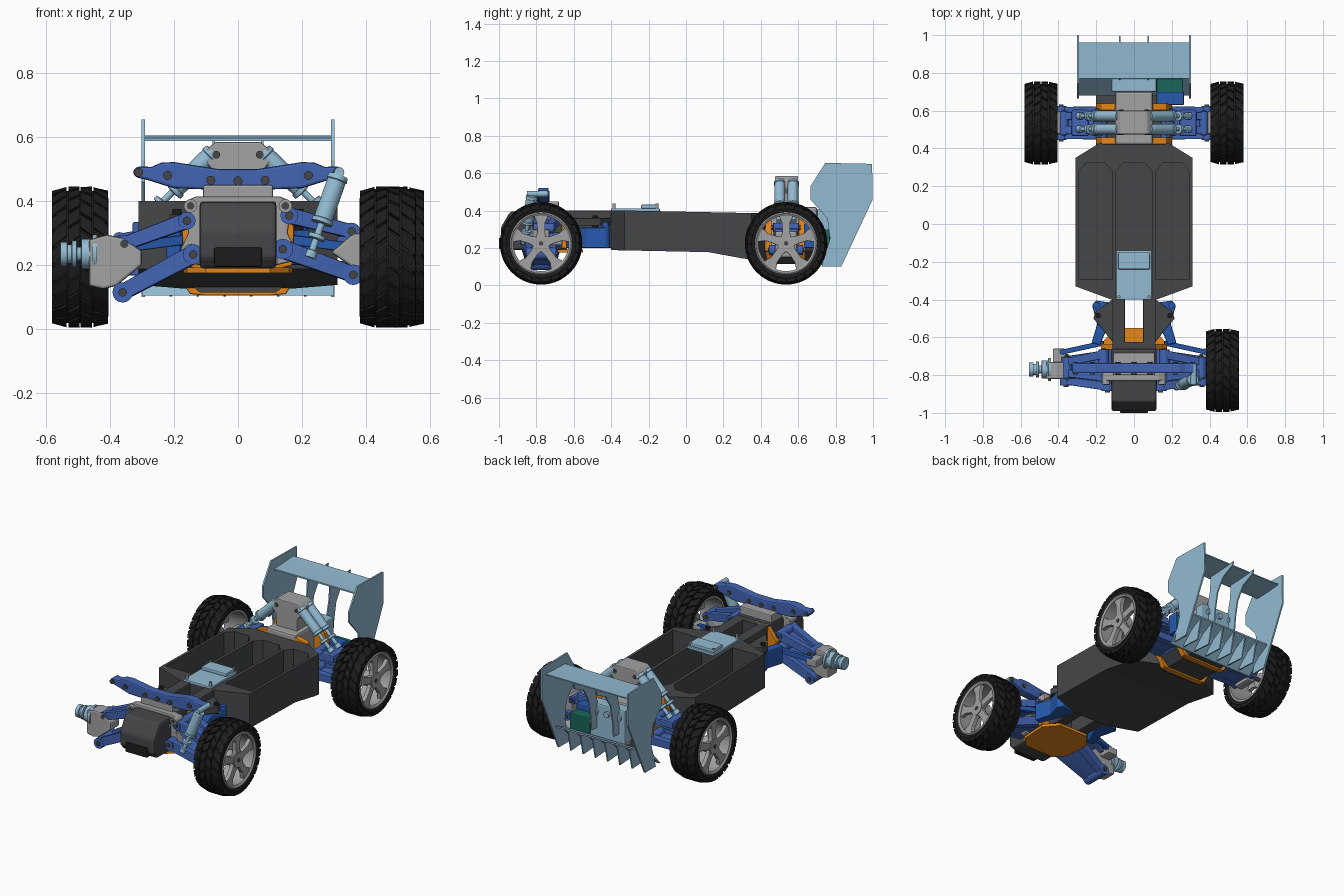
import bpy, bmesh
from math import sin, cos, pi, radians
from mathutils import Vector, Matrix

if "Cube" in bpy.data.objects:
    bpy.data.objects.remove(bpy.data.objects["Cube"])


def mat(name, r, g, b):
    m = bpy.data.materials.new(name)
    m.diffuse_color = (r, g, b, 1)
    m.use_nodes = True
    m.node_tree.nodes["Principled BSDF"].inputs["Base Color"].default_value = m.diffuse_color
    return m


DARK = mat("charcoal", .06, .062, .066)
BLACK = mat("rubber", .012, .012, .013)
BLUE = mat("blue", .055, .13, .46)
DEEP = mat("deep_blue", .02, .10, .42)
SKY = mat("light_blue", .29, .50, .65)
ORANGE = mat("orange", .78, .24, .01)
GREEN = mat("green", .01, .13, .10)
GREY = mat("grey", .36, .36, .37)


def finish(name, bm, m, bevel=0, smooth=False):
    bmesh.ops.recalc_face_normals(bm, faces=bm.faces)
    me = bpy.data.meshes.new(name)
    bm.to_mesh(me)
    bm.free()
    ob = bpy.data.objects.new(name, me)
    bpy.context.collection.objects.link(ob)
    me.materials.append(m)
    if bevel:
        md = ob.modifiers.new("bevel", 'BEVEL')
        md.width, md.segments, md.limit_method = bevel, 2, 'ANGLE'
    if smooth:
        bpy.context.view_layer.objects.active = ob
        ob.select_set(True)
        bpy.ops.object.shade_smooth_by_angle(angle=radians(35))
        ob.select_set(False)
    return ob


def rings(name, loops, m, caps=True, wrap=False, **k):
    """Skin a list of equal closed loops."""
    bm = bmesh.new()
    vs = [[bm.verts.new(p) for p in l] for l in loops]
    n = len(vs[0])
    for a, b in (zip(vs, vs[1:] + vs[:1]) if wrap else zip(vs, vs[1:])):
        for i in range(n):
            bm.faces.new((a[i], a[(i + 1) % n], b[(i + 1) % n], b[i]))
    if caps and not wrap:
        bm.faces.new(vs[0])
        bm.faces.new(vs[-1])
    return finish(name, bm, m, **k)


def prism(name, pts, axis, a, b, m, **k):
    f = {'x': lambda u, v, w: (w, u, v), 'y': lambda u, v, w: (u, w, v), 'z': lambda u, v, w: (u, v, w)}[axis]
    return rings(name, [[f(u, v, w) for u, v in pts] for w in (a, b)], m, **k)


def box(name, x0, x1, y0, y1, z0, z1, m, **k):
    return prism(name, [(x0, y0), (x1, y0), (x1, y1), (x0, y1)], 'z', z0, z1, m, **k)


def sym(half):
    return half + [(-x, y) for x, y in reversed(half)]


def turned(name, p, q, prof, m, n=20):
    """Turned part from p to q; prof = (fraction along, radius)."""
    p, q = Vector(p), Vector(q)
    d = q - p
    R = d.to_track_quat('Z', 'Y').to_matrix()
    return rings(name, [[p + d * t + R @ Vector((r * cos(2 * pi * i / n), r * sin(2 * pi * i / n), 0))
                         for i in range(n)] for t, r in prof], m, smooth=True)


def rod(name, p, q, r, m, n=16):
    return turned(name, p, q, [(0, r), (1, r)], m, n)


def beam(name, p, q, w, h, m, w2=None, h2=None, bevel=.004):
    p, q = Vector(p), Vector(q)
    s = (q - p).cross(Vector((0, 0, 1))).normalized()
    u = s.cross(q - p).normalized()
    return rings(name, [[c + s * a * ww / 2 + u * b * hh / 2 for a, b in ((-1, -1), (1, -1), (1, 1), (-1, 1))]
                        for c, ww, hh in ((p, w, h), (q, w2 or w, h2 or h))], m, bevel=bevel)


def boolean(ob, cutter, op):
    md = ob.modifiers.new("bool", 'BOOLEAN')
    md.operation, md.object, md.solver = op, cutter, 'EXACT'
    bpy.context.view_layer.update()
    me = bpy.data.meshes.new_from_object(ob.evaluated_get(bpy.context.evaluated_depsgraph_get()))
    ob.modifiers.clear()
    ob.data = me
    bpy.data.objects.remove(cutter)


# wheels: tyre carcass, chevron tread, five-spoke rim
def lathe_x(name, c, s, prof, m, n=48):
    return rings(name, [[(c[0] + s * t, c[1] + r * cos(2 * pi * i / n), c[2] + r * sin(2 * pi * i / n))
                         for t, r in prof] for i in range(n)], m, wrap=True, smooth=True)


def wheel(tag, s, cx, cy):
    c = (s * cx, cy, .225)
    lathe_x(tag + "_tyre", c, s, [(-.08, .163), (-.088, .185), (-.078, .206), (.078, .206), (.088, .185), (.08, .163)], BLACK)
    bm = bmesh.new()
    step = 2 * pi / 24
    for i in range(24):
        for side in (-1, 1):
            for u0, u1, r0, r1, off in ((.002, .037, .2205, .2205, 0), (.042, .087, .2195, .208, .45)):
                a = (i + off + (.5 if side > 0 else 0)) * step
                v = []
                for lift in (-.018, 0):
                    for u, r, da in ((u0, r0, 0), (u1, r1, 0), (u1, r1, .8), (u0, r0, .8)):
                        t = a + da * step + u * 3.5
                        v.append(bm.verts.new((c[0] + side * u, cy + (r + lift) * cos(t), .225 + (r + lift) * sin(t))))
                for f in ((0, 1, 2, 3), (4, 5, 6, 7), (0, 1, 5, 4), (1, 2, 6, 5), (2, 3, 7, 6), (3, 0, 4, 7)):
                    bm.faces.new([v[j] for j in f])
    finish(tag + "_tread", bm, BLACK)
    lathe_x(tag + "_rim", c, s, [(-.08, .167), (.084, .167), (.088, .16), (.08, .148), (-.08, .152)], GREY)
    for k in range(5):
        t = pi / 2 + k * 2 * pi / 5
        pts = [(.02, -.03), (.06, -.021), (.11, -.022), (.153, -.042), (.153, .042), (.11, .022), (.06, .021), (.02, .03)]
        pts = [(cy + r * cos(t) - w * sin(t), .225 + r * sin(t) + w * cos(t)) for r, w in pts]
        prism(tag + "_spoke", pts, 'x', c[0] + s * .05, c[0] + s * .076, GREY, bevel=.004)
    rod(tag + "_hub", (c[0] + s * .01, cy, .225), (c[0] + s * .08, cy, .225), .045, GREY, 24)
    rod(tag + "_axle", (c[0] - s * .14, cy, .225), (c[0] + s * .084, cy, .225), .012, DARK)


wheel("front_right", 1, .468, -.775)
wheel("rear_right", 1, .493, .535)
wheel("rear_left", -1, .493, .535)

# chassis tub with three open compartments
tub = prism("chassis_tub", sym([(.12, -.4), (.31, -.33), (.31, .35), (.18, .43)]), 'z', .05, .5, DARK)
boolean(tub, prism("cut", [(-.45, .19), (.12, .178), (.3, .145), (.45, .125), (.45, .385), (-.3, .4), (-.45, .4)],
                   'x', -.4, .4, DARK), 'INTERSECT')
for x0, x1 in ((-.293, -.115), (-.095, .095), (.115, .293)):
    boolean(tub, prism("cut", [(x0, -.29), (x1, -.29), (x1, .28), (x1 - .04, .325), (x0 + .04, .325), (x0, .28)],
                       'z', .21, .5, DARK), 'DIFFERENCE')
box("cover_plate", -.095, .095, -.4, -.14, .395, .412, SKY, bevel=.005)
box("cover_raised", -.085, .085, -.24, -.15, .41, .432, SKY, bevel=.006)
for s in (-1, 1):
    for y in (-.385, -.155):
        rod("cover_screw", (s * .08, y, .4), (s * .08, y, .437), .008, GREY)

# front neck between tub and gearbox
for s in (-1, 1):
    box("neck_rail", s * .048, s * .115, -.66, -.38, .2, .4, DARK, bevel=.006)
    prism("neck_wing", [(s * .1, -.39), (s * .2, -.46), (s * .215, -.5), (s * .1, -.64)], 'z', .32, .36, DARK, bevel=.004)
    rod("neck_bolt", (s * .19, -.485, .3), (s * .19, -.485, .375), .014, BLACK)
    prism("steering_crank", [(s * .1, -.42), (s * .2, -.405), (s * .222, -.43), (s * .195, -.53), (s * .225, -.63),
                             (s * .18, -.64), (s * .12, -.5)], 'z', .2, .31, DEEP, bevel=.006)
    rod("crank_post", (s * .2, -.43, .2), (s * .2, -.43, .34), .018, DEEP)
box("neck_bridge", -.115, .115, -.67, -.625, .2, .4, DARK)
prism("front_brace", sym([(.12, .185), (.17, .2), (.175, .32), (.11, .4)]), 'y', -.665, -.635, ORANGE, bevel=.004)
prism("front_skid", sym([(.1, -.86), (.16, -.8), (.17, -.63), (.1, -.55)]), 'z', .175, .192, ORANGE)

# front gearbox, bracket and tower
prism("front_gearbox", [(-.99, .225), (-.99, .31), (-.94, .395), (-.66, .405), (-.66, .19), (-.96, .19)], 'x', -.12, .12,
      DARK, bevel=.012)
box("gearbox_lip", -.075, .075, -1.0, -.95, .195, .255, BLACK, bevel=.006)
prism("front_bracket", sym([(.12, .2), (.165, .21), (.18, .25), (.155, .3), (.165, .37), (.165, .4), (.13, .415)]), 'y',
      -.83, -.785, GREY, bevel=.006)
box("tower_mount", -.11, .11, -.8, -.68, .39, .45, GREY, bevel=.006)
prism("front_tower", sym([(.06, .5), (.2, .522), (.24, .52), (.27, .507), (.315, .508), (.33, .492), (.32, .475),
                          (.28, .465), (.2, .44), (.06, .435)]), 'y', -.79, -.735, BLUE, bevel=.008)
for x, z in ((-.085, .465), (0, .463), (.085, .465), (-.22, .48), (.22, .48), (-.31, .49), (.31, .49)):
    rod("tower_bolt", (x, -.797, z), (x, -.73, z), .014, DARK)
for s in (-1, 1):
    for x, z in ((.148, .245), (.148, .385), (.105, .215), (.1, .35)):
        rod("bracket_boss", (s * x, -.85, z), (s * x, -.78, z), .021, GREY)
        rod("bracket_bolt", (s * x, -.853, z), (s * x, -.8, z), .012, DARK)


# suspension arm: two tapered beams, web, hinge barrel
def arm(tag, s, p, q, yin, yout, h, m):
    for a, b in zip(yin, yout):
        beam(tag + "_beam", (s * p[0], a, p[1]), (s * q[0], b, q[1]), .045, h, m, .04, h * .85)
    ym, yo = sum(yin) / 2, sum(yout) / 2
    beam(tag + "_web", (s * p[0], ym, p[1] - .008), (s * q[0], yo, q[1] - .008), abs(yin[1] - yin[0]), h * .4, m,
         abs(yout[1] - yout[0]))
    for (x, z), ys in ((p, yin), (q, yout)):
        rod(tag + "_barrel", (s * x, ys[0] - .025, z), (s * x, ys[1] + .025, z), h * .55, m)
        rod(tag + "_pin", (s * x, ys[0] - .032, z), (s * x, ys[1] + .032, z), .013, DARK)


def shock(tag, p, q, k=1.0):
    turned(tag + "_body", p, q, [(-.05, .012 * k), (-.04, .028 * k), (.02, .03 * k), (.03, .027 * k), (.53, .027 * k),
                                 (.54, .031 * k), (.59, .031 * k), (.6, .01 * k), (.74, .01 * k), (.75, .025 * k),
                                 (.8, .025 * k), (.81, .01 * k), (.95, .01 * k), (.96, .018 * k), (1.05, .018 * k)], SKY)


# front suspension: left side hangs lower and has no wheel or shock
for tag, s, dz in (("front_left", -1, -.055), ("front_right", 1, 0)):
    arm(tag + "_upper_arm", s, (.16, .355 + dz * .3), (.355, .305 + dz * .7), (-.81, -.69), (-.79, -.73), .05, BLUE)
    arm(tag + "_lower_arm", s, (.14, .25 + dz * .3), (.36, .17 + dz), (-.86, -.69), (-.83, -.72), .058, BLUE)
    z = .235
    prism(tag + "_knuckle", [(s * .3, z - .035), (s * .38, z - .1), (s * .42, z - .11), (s * .465, z - .1), (s * .465, z + .045),
                             (s * .41, z + .06), (s * .36, z + .05), (s * .3, z + .01)] if s < 0 else
          [(.29, .24), (.39, .17), (.4, .3), (.36, .3)], 'y', -.82, -.73, GREY, bevel=.008)
    box(tag + "_steer_lug", s * .36, s * .43, -.74, -.66, z - .02, z + .025, GREY, bevel=.008)
    beam(tag + "_steer_link", (s * .16, -.63, .28), (s * .39, -.68, .25), .026, .03, DEEP)
turned("front_left_hub", (-.44, -.77, .235), (-.555, -.77, .235),
       [(0, .06), (.12, .06), (.13, .048), (.42, .048), (.43, .022), (.55, .022), (.56, .042), (.68, .042), (.69, .03),
        (.8, .03), (.81, .038), (1, .038)], SKY, 24)
shock("front_right_shock", (.31, -.825, .47), (.228, -.86, .235), 1.1)
rod("shock_pin", (.316, -.85, .49), (.316, -.74, .49), .016, SKY)

# rear gearbox, braces, tower, suspension
box("rear_gearbox", -.1, .1, .42, .7, .16, .42, GREY, bevel=.012)
prism("rear_skid", sym([(.12, .115), (.2, .185), (.1, .2)]), 'y', .4, .68, DARK)
for y in (.44, .62):
    prism("rear_brace", sym([(.1, .105), (.15, .11), (.2, .19), (.2, .27), (.17, .39), (.1, .405)]), 'y', y - .018, y + .018,
          ORANGE, bevel=.004)
prism("rear_tower", sym([(.07, .4), (.075, .49), (.1, .52), (.1, .56), (.07, .585)]), 'y', .475, .6, GREY, bevel=.006)
for s in (-1, 1):
    tag = "rear_right" if s > 0 else "rear_left"
    rod("rear_tower_bolt", (s * .068, .47, .545), (s * .068, .605, .545), .012, DARK)
    arm(tag + "_lower_arm", s, (.17, .19), (.385, .19), (.47, .6), (.47, .6), .05, BLUE)
    arm(tag + "_upper_arm", s, (.19, .31), (.37, .28), (.49, .58), (.5, .57), .042, BLUE)
    box(tag + "_hub_carrier", s * .365, s * .42, .475, .595, .15, .29, GREY, bevel=.01)
    box(tag + "_shock_seat", s * .24, s * .33, .465, .605, .29, .335, BLUE, bevel=.008)
    for y in (.502, .572):
        shock(tag + "_shock", (s * .085, y, .545), (s * .285, y, .35), 1.05)
box("electronics_box", .12, .26, .69, .77, .2, .3, GREEN, bevel=.006)
box("servo", .12, .265, .63, .7, .2, .33, DEEP, bevel=.006)

# rear wing, end plates, struts and diffuser
for s in (-1, 1):
    prism("wing_end_plate", [(.665, .46), (.665, .53), (.745, .655), (.995, .65), (.998, .46), (.83, .1), (.725, .1),
                             (.77, .25), (.755, .36)], 'x', s * .291, s * .301, SKY)
    prism("wing_strut", [(.79, .59), (.995, .605), (.985, .58), (.9, .54), (.85, .46), (.83, .36), (.82, .26), (.74, .26),
                         (.755, .38), (.785, .5)], 'x', s * .072, s * .08, SKY)
prism("wing_plane", [(.77, .588), (.86, .59), (.96, .598), (.96, .605), (.86, .6), (.77, .597)], 'x', -.296, .296, SKY)
box("wing_mount", -.12, .12, .7, .77, .2, .41, SKY, bevel=.008)
for x in (-.08, 0, .08):
    rod("mount_boss", (x, .735, .36), (x, .785, .36), .018, SKY)
prism("diffuser", [(.68, .105), (.69, .105), (.78, .19), (.86, .235), (.86, .245), (.77, .205)], 'x', -.3, .3, SKY)
for i in range(6):
    x = -.21 + i * .084
    prism("diffuser_fin", [(.7, .11), (.83, .102), (.86, .24), (.78, .2)], 'x', x - .004, x + .004, SKY)
